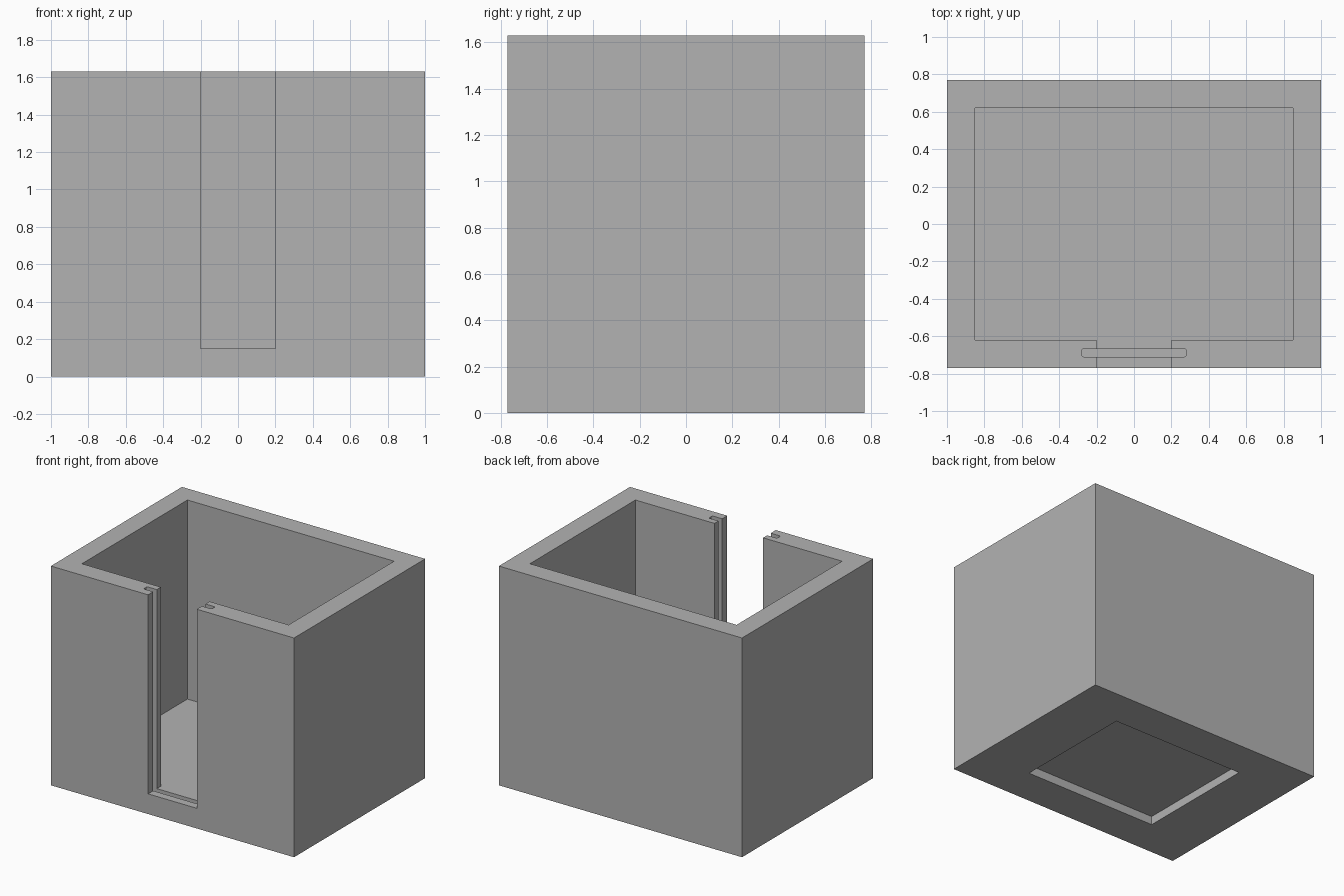
import bpy
import bmesh
from mathutils import Vector

cube = bpy.data.objects.get("Cube")
if cube:
    bpy.data.objects.remove(cube, do_unlink=True)

# Overall sizes
HALF_X, HALF_Y, HEIGHT = 1.0, 0.77, 1.63
WALL = 0.15
IN_X, IN_Y = HALF_X - WALL, HALF_Y - WALL
DOOR = 0.2
ABOVE = HEIGHT + 0.2

grey = bpy.data.materials.new("plain grey")
grey.use_nodes = True
colour = (0.45, 0.45, 0.45, 1)
grey.diffuse_color = colour
grey.node_tree.nodes["Principled BSDF"].inputs["Base Color"].default_value = colour


def prism(name, outline, bottom, top, rounding=0):
    """Extrude a plan outline upward, optionally rounding its upright edges."""
    bm = bmesh.new()
    face = bm.faces.new([bm.verts.new((x, y, bottom)) for x, y in outline])
    result = bmesh.ops.extrude_face_region(bm, geom=[face])
    verts = [v for v in result["geom"] if isinstance(v, bmesh.types.BMVert)]
    bmesh.ops.translate(bm, verts=verts, vec=Vector((0, 0, top - bottom)))
    if rounding:
        upright = [e for e in bm.edges
                   if abs(e.verts[0].co.z - e.verts[1].co.z) > 0.01]
        bmesh.ops.bevel(bm, geom=upright, offset=rounding, segments=3,
                        profile=0.5, affect='EDGES')
    bmesh.ops.recalc_face_normals(bm, faces=bm.faces)
    mesh = bpy.data.meshes.new(name)
    bm.to_mesh(mesh)
    bm.free()
    mesh.materials.append(grey)
    obj = bpy.data.objects.new(name, mesh)
    bpy.context.collection.objects.link(obj)
    return obj


def rectangle(x, y0, y1):
    return [(-x, y0), (x, y0), (x, y1), (-x, y1)]


def carve(body, cutter):
    """Subtract the cutter from the body and discard it."""
    cutter.hide_render = True
    mod = body.modifiers.new("carve", 'BOOLEAN')
    mod.operation = 'DIFFERENCE'
    mod.solver = 'EXACT'
    mod.object = cutter
    bpy.context.view_layer.objects.active = body
    bpy.ops.object.modifier_apply(modifier=mod.name)
    bpy.data.objects.remove(cutter, do_unlink=True)


# Solid outer block
box = prism("open_box", rectangle(HALF_X, -HALF_Y, HALF_Y), 0, HEIGHT)

# Inner cavity joined to the tall front opening
cavity = [(-DOOR, -HALF_Y - 0.1), (DOOR, -HALF_Y - 0.1), (DOOR, -IN_Y),
          (IN_X, -IN_Y), (IN_X, IN_Y), (-IN_X, IN_Y),
          (-IN_X, -IN_Y), (-DOOR, -IN_Y)]
carve(box, prism("cavity_cutter", cavity, WALL, ABOVE))

# Slide-in panel groove along both jambs and the sill
carve(box, prism("groove_cutter", rectangle(0.28, -0.71, -0.668),
                 0.075, ABOVE, rounding=0.01))

# Shallow recess in the underside
carve(box, prism("recess_cutter", rectangle(0.56, -0.475, 0.475), -0.1, 0.065))

# Crisp flat faces
for poly in box.data.polygons:
    poly.use_smooth = False
